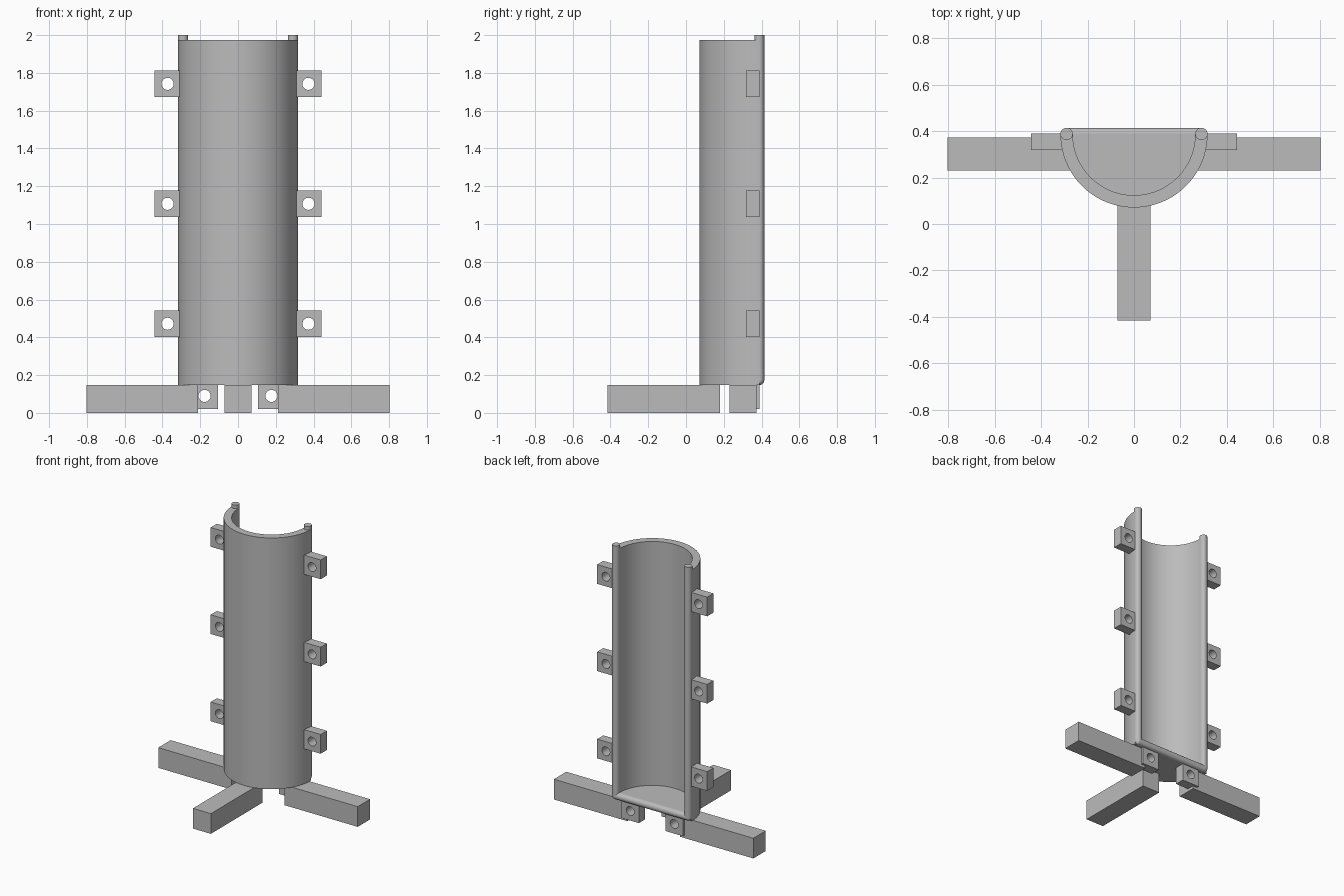
import bpy
import bmesh
from math import sin, cos, pi, radians
from mathutils import Matrix, Vector

cube = bpy.data.objects.get("Cube")
if cube:
    bpy.data.objects.remove(cube, do_unlink=True)

# Single material
grey = bpy.data.materials.new("plain grey")
grey.use_nodes = True
colour = (0.5, 0.5, 0.5, 1)
grey.diffuse_color = colour
grey.node_tree.nodes["Principled BSDF"].inputs["Base Color"].default_value = colour

# Main dimensions
AXIS_Y = 0.388
OUTER, INNER = 0.317, 0.264
MID = (OUTER + INNER) / 2
BEAD = (OUTER - INNER) / 2
BASE, TUBE_TOP, BEAD_TOP = 0.147, 1.975, 2.0
FLOOR_TOP = BASE + 2 * BEAD
BEAD_Z = BASE + BEAD


def finish(name, bm, smooth=False):
    bmesh.ops.recalc_face_normals(bm, faces=bm.faces)
    mesh = bpy.data.meshes.new(name)
    bm.to_mesh(mesh)
    bm.free()
    mesh.materials.append(grey)
    obj = bpy.data.objects.new(name, mesh)
    bpy.context.collection.objects.link(obj)
    if smooth:
        bpy.ops.object.select_all(action='DESELECT')
        obj.select_set(True)
        bpy.context.view_layer.objects.active = obj
        bpy.ops.object.shade_smooth_by_angle(angle=radians(30))
    return obj


def box(name, low, high):
    low, high = Vector(low), Vector(high)
    bm = bmesh.new()
    bmesh.ops.create_cube(bm, size=1, matrix=Matrix.Translation((low + high) / 2)
                          @ Matrix.Diagonal((*(high - low), 1)))
    return finish(name, bm)


def prism(name, outline, z0, z1):
    bm = bmesh.new()
    face = bm.faces.new([bm.verts.new((x, y, z0)) for x, y in outline])
    top = bmesh.ops.extrude_face_region(bm, geom=[face])["geom"]
    verts = [v for v in top if isinstance(v, bmesh.types.BMVert)]
    bmesh.ops.translate(bm, verts=verts, vec=(0, 0, z1 - z0))
    return finish(name, bm, smooth=True)


def rod(name, start, end):
    start, end = Vector(start), Vector(end)
    span = end - start
    turn = span.to_track_quat('Z', 'Y').to_matrix().to_4x4()
    bm = bmesh.new()
    bmesh.ops.create_cone(bm, cap_ends=True, segments=32, radius1=BEAD, radius2=BEAD,
                          depth=span.length,
                          matrix=Matrix.Translation((start + end) / 2) @ turn)
    return finish(name, bm, smooth=True)


def lug(name, x, z, half=0.07, hole=0.032, y0=0.318, y1=0.389, n=32):
    """Square block pierced from front to back by a round hole."""
    bm = bmesh.new()
    rings = []
    for y, is_hole in ((y0, False), (y1, False), (y1, True), (y0, True)):
        ring = []
        for i in range(n):
            c, s = cos(2 * pi * i / n), sin(2 * pi * i / n)
            r = hole if is_hole else half / max(abs(c), abs(s))
            ring.append(bm.verts.new((x + r * c, y, z + r * s)))
        rings.append(ring)
    for a, b in zip(rings, rings[1:] + rings[:1]):
        for i in range(n):
            j = (i + 1) % n
            bm.faces.new((a[i], a[j], b[j], b[i]))
    return finish(name, bm, smooth=True)


def arc(radius, n=64):
    return [(-radius * cos(pi * i / n), AXIS_Y - radius * sin(pi * i / n))
            for i in range(n + 1)]


# Half-round shell and its floor
prism("half_tube", arc(OUTER) + arc(INNER)[::-1], BASE, TUBE_TOP)
prism("floor", arc(INNER), BASE, FLOOR_TOP)

# Rounded sealing bead along the floor edge
rod("floor_bead", (-MID, AXIS_Y, BEAD_Z), (MID, AXIS_Y, BEAD_Z))

for side, s in (("left", 1), ("right", -1)):
    # Upright bead and its rounded lower corner
    rod(f"{side}_bead", (s * MID, AXIS_Y, BEAD_Z), (s * MID, AXIS_Y, BEAD_TOP))
    bm = bmesh.new()
    bmesh.ops.create_uvsphere(bm, u_segments=32, v_segments=16, radius=BEAD,
                              matrix=Matrix.Translation((s * MID, AXIS_Y, BEAD_Z)))
    finish(f"{side}_bead_corner", bm, smooth=True)

    # Pierced fixing lugs on the side and under the floor
    for level, z in (("lower", 0.472), ("middle", 1.107), ("upper", 1.742)):
        lug(f"{side}_{level}_lug", s * 0.373, z)
    lug(f"{side}_base_lug", s * 0.177, 0.09)

    # Side foot
    inner, outer = s * 0.213, s * 0.803
    box(f"{side}_foot", (min(inner, outer), 0.23, 0), (max(inner, outer), 0.372, BASE))

# Front foot
box("front_foot", (-0.072, -0.415, 0), (0.072, 0.18, BASE))
